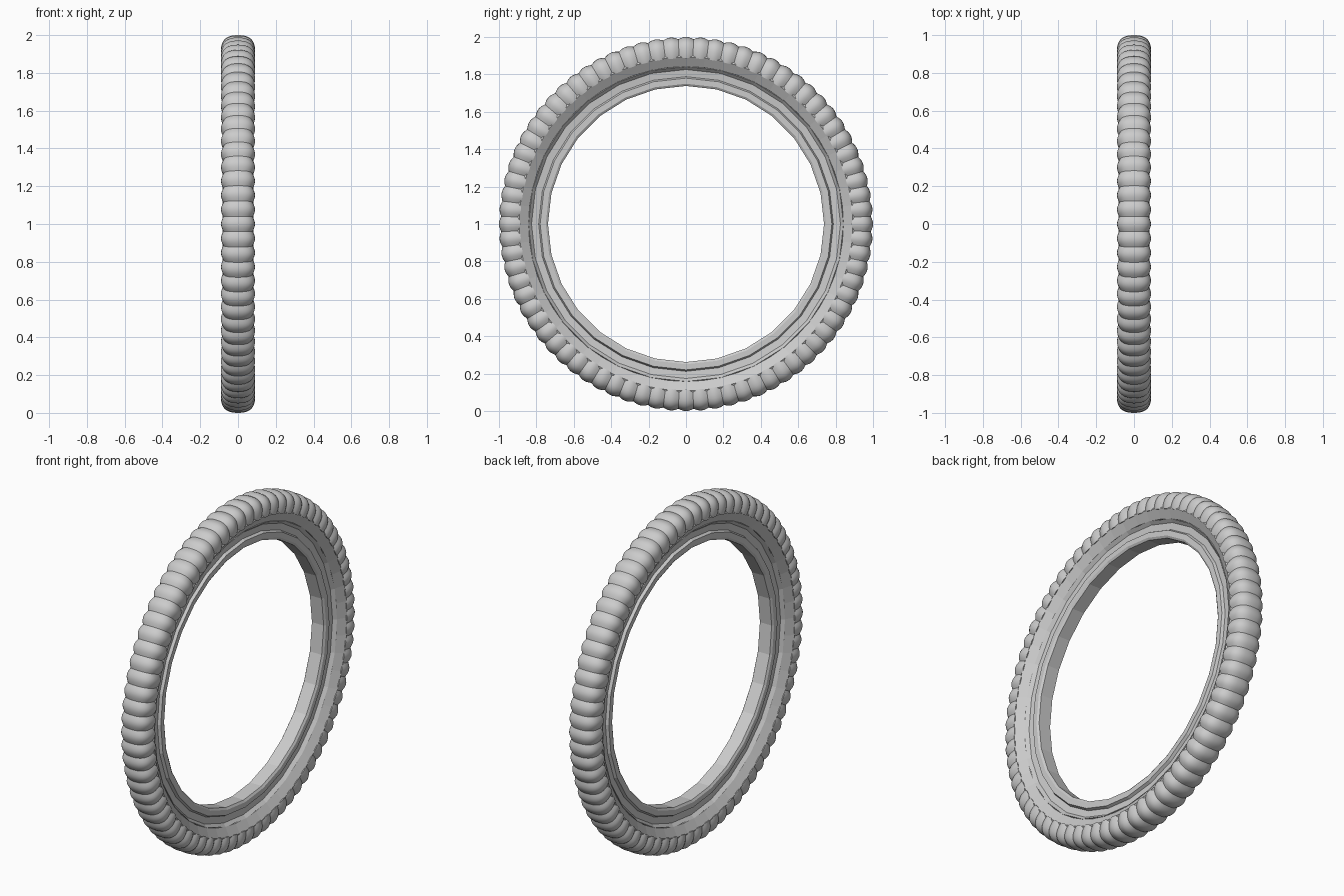
import bpy, bmesh, math

RIBS = 76          # rounded tread ribs
RIB_STEPS = 8      # slices across one rib
RIM_SIDES = 28     # facets of the rim
CENTRE_R = 0.92    # centre radius of the tread cross-section

cube = bpy.data.objects.get("Cube")
if cube:
    bpy.data.objects.remove(cube, do_unlink=True)

grey = bpy.data.materials.new("light_grey")
grey.use_nodes = True
colour = (0.6, 0.6, 0.6, 1)
grey.diffuse_color = colour
grey.node_tree.nodes["Principled BSDF"].inputs["Base Color"].default_value = colour


def ring(name, profile, slices, scale=lambda i: 1.0, closed=True):
    """Sweep an (x, radius) profile around the x axis, scaling each slice."""
    bm = bmesh.new()
    loops = []
    for i in range(slices):
        a = math.tau * i / slices
        k = scale(i)
        loop = []
        for x, r in profile:
            rr = CENTRE_R + (r - CENTRE_R) * k
            loop.append(bm.verts.new((x * k, rr * math.sin(a), 1 + rr * math.cos(a))))
        loops.append(loop)
    n = len(profile)
    for i in range(slices):
        a, b = loops[i], loops[(i + 1) % slices]
        for j in range(n if closed else n - 1):
            m = (j + 1) % n
            bm.faces.new((a[j], a[m], b[m], b[j]))
    bmesh.ops.recalc_face_normals(bm, faces=bm.faces)
    mesh = bpy.data.meshes.new(name)
    bm.to_mesh(mesh)
    bm.free()
    mesh.materials.append(grey)
    ob = bpy.data.objects.new(name, mesh)
    bpy.context.collection.objects.link(ob)
    return ob


def mirrored(half):
    return half + [(-x, r) for x, r in reversed(half)]


def rounded(v):
    return math.copysign(abs(v) ** 0.8, v)


# Ribbed tread: rounded-box section, swelling and pinching along the ring
arc = [math.radians(-20 + 220 * i / 20) for i in range(21)]
tread = [(0.05, 0.89)]
tread += [(0.09 * rounded(math.cos(t)), CENTRE_R + 0.08 * rounded(math.sin(t))) for t in arc]
tread.append((-0.05, 0.89))


def swell(i):
    phase = (i / RIB_STEPS + 0.5) % 1
    return 0.86 + 0.14 * math.sin(math.pi * phase)


ribs = ring("tyre_ribs", tread, RIBS * RIB_STEPS, swell)
bpy.ops.object.select_all(action="DESELECT")
ribs.select_set(True)
bpy.context.view_layer.objects.active = ribs
bpy.ops.object.shade_smooth_by_angle(angle=math.radians(32))

# Sloping tyre wall on both sides
wall = [(0.055, 0.94), (0.082, 0.892), (0.05, 0.842), (0.02, 0.838)]
ring("tyre_wall", mirrored(wall), RIM_SIDES * 2)

# Stepped rim: bevelled outer edge, channel, raised inner lip
rim = [(0.02, 0.86), (0.052, 0.842), (0.034, 0.826), (0.03, 0.788),
       (0.046, 0.78), (0.046, 0.75), (0.038, 0.738)]
ring("rim", mirrored(rim), RIM_SIDES)
